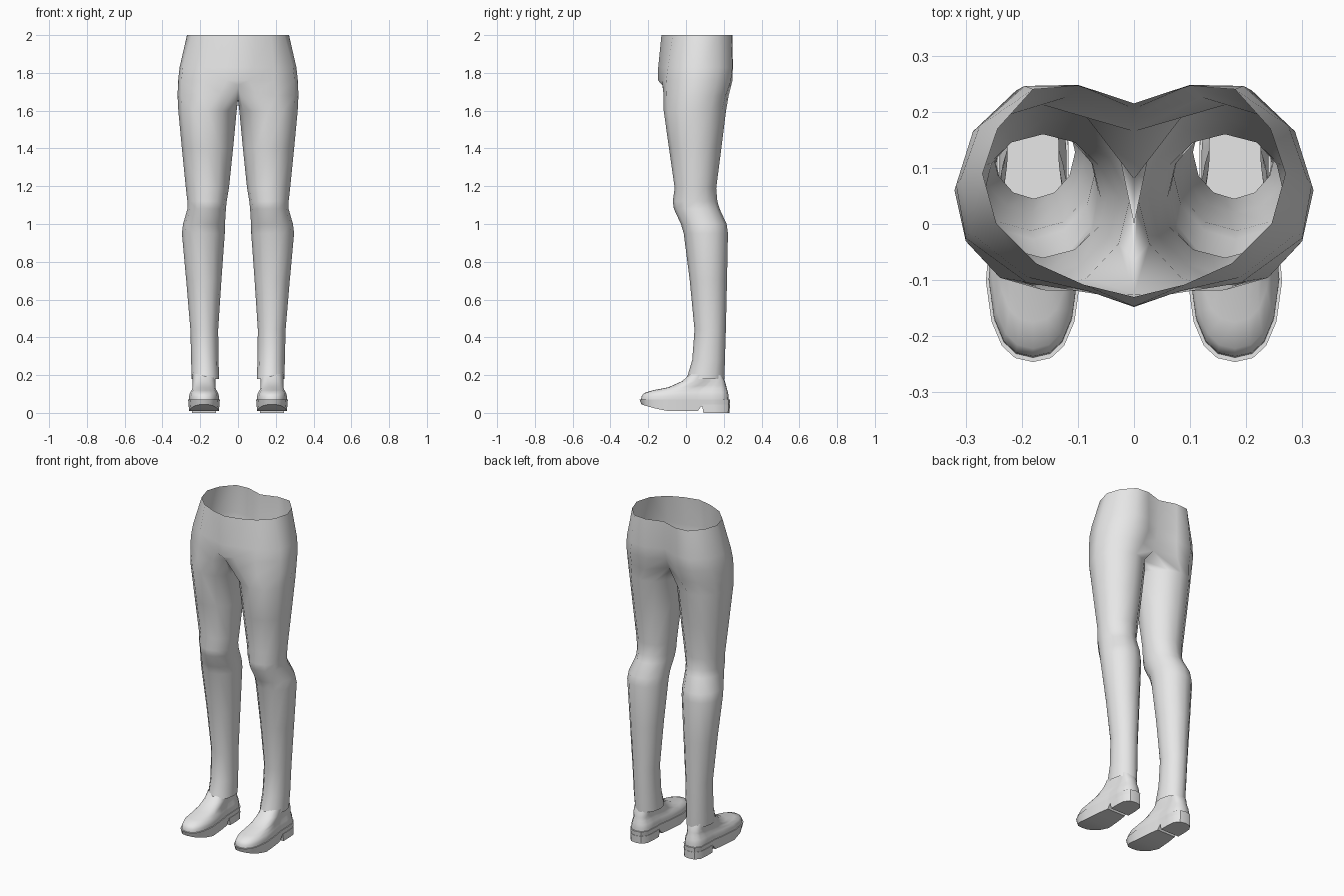
import bpy, bmesh, math

if "Cube" in bpy.data.objects:
    bpy.data.objects.remove(bpy.data.objects["Cube"])

grey = bpy.data.materials.new("plain grey")
grey.diffuse_color = (0.8, 0.8, 0.8, 1)
grey.use_nodes = True
grey.node_tree.nodes["Principled BSDF"].inputs["Base Color"].default_value = grey.diffuse_color


def finish(name, bm, angle=50):
    """Turn a right-hand half into a smooth mirrored object."""
    me = bpy.data.meshes.new(name)
    bm.to_mesh(me)
    bm.free()
    me.materials.append(grey)
    ob = bpy.data.objects.new(name, me)
    bpy.context.collection.objects.link(ob)
    bpy.ops.object.select_all(action='DESELECT')
    ob.select_set(True)
    bpy.context.view_layer.objects.active = ob
    bpy.ops.object.shade_smooth_by_angle(angle=math.radians(angle))
    mod = ob.modifiers.new("mirror", 'MIRROR')
    mod.merge_threshold = 0.0005
    return ob


def add_ring(bm, pts):
    return [bm.verts.new(p) for p in pts]


def bridge(bm, low, high, closed=True):
    n = min(len(low), len(high))
    for i in range(n if closed else n - 1):
        j = (i + 1) % n
        bm.faces.new((low[i], low[j], high[j], high[i]))


def across(bm, ring, up):
    """Close a left-right symmetric ring with strips."""
    n = len(ring)
    for i in range(n // 2):
        f = [ring[i], ring[i + 1], ring[(n - i - 1) % n], ring[(n - i) % n]]
        f = list(dict.fromkeys(f))
        if len(f) > 2:
            bm.faces.new(f if up else f[::-1])


# ---- trousers: leg tube, then open half rings for the hips ----
# height, inner x, outer x, front y, back y
LEG = [
    (0.18, 0.100, 0.246, 0.003, 0.203),
    (0.28, 0.103, 0.248, 0.033, 0.206),
    (0.44, 0.105, 0.252, 0.045, 0.211),
    (0.70, 0.088, 0.274, 0.020, 0.217),
    (0.95, 0.070, 0.297, -0.012, 0.222),
    (1.00, 0.069, 0.291, -0.027, 0.215),
    (1.08, 0.064, 0.268, -0.064, 0.178),
    (1.12, 0.060, 0.268, -0.070, 0.166),
    (1.19, 0.048, 0.276, -0.060, 0.160),
    (1.40, 0.026, 0.297, -0.090, 0.187),
    (1.60, 0.007, 0.316, -0.118, 0.212),
]
# front centre, round the outside to back centre, then the crotch seam
CROTCH = [
    (0, -.125, 1.735), (.09, -.12, 1.695), (.20, -.102, 1.68), (.30, -.03, 1.68),
    (.32, .06, 1.68), (.293, .145, 1.68), (.22, .21, 1.68), (.12, .226, 1.68),
    (0, .165, 1.70), (0, .08, 1.675), (0, 0, 1.66), (0, -.065, 1.675),
]
HIPS = [
    (1.76, [(0, -.148), (.06, -.126), (.19, -.105), (.30, -.025), (.317, .07),
            (.287, .165), (.21, .238), (.10, .246), (0, .19)]),
    (1.83, [(0, -.147), (.08, -.12), (.19, -.095), (.292, -.015), (.309, .08),
            (.275, .175), (.195, .246), (.10, .248), (0, .205)]),
    (2.00, [(0, -.13), (.09, -.108), (.175, -.07), (.245, 0), (.27, .09),
            (.243, .17), (.18, .24), (.10, .246), (0, .215)]),
]
bm = bmesh.new()
prev = None
for z, x0, x1, y0, y1 in LEG:
    pts = []
    for i in range(12):
        a = math.radians(30 * (i - 1))
        pts.append(((x0 + x1) / 2 + (x1 - x0) / 2 * math.sin(a),
                    (y0 + y1) / 2 - (y1 - y0) / 2 * math.cos(a), z))
    ring = add_ring(bm, pts)
    if prev:
        bridge(bm, prev, ring)
    prev = ring
ring = add_ring(bm, CROTCH)
bridge(bm, prev, ring)
prev = ring[:9]
for z, pts in HIPS:
    ring = add_ring(bm, [(x, y, z) for x, y in pts])
    bridge(bm, prev, ring, closed=False)
    prev = ring
finish("trousers", bm, 60)

# ---- shoes ----
FOOT_X = 0.18
# position along the foot (toe to heel), half width
OUTLINE = [(0, 0), (.015, .38), (.06, .66), (.15, .88), (.3, 1), (.5, .9),
           (.64, .78), (.68, .76), (.8, .75), (.92, .7), (.985, .42), (1, 0)]


def foot_ring(bm, outline, y0, y1, w, zfun):
    right = [(FOOT_X + w * b, y0 + (y1 - y0) * t, zfun(t)) for t, b in outline]
    left = [(2 * FOOT_X - x, y, z) for x, y, z in right[-2:0:-1]]
    return add_ring(bm, right + left)


def slope(a, b):
    return lambda t: a + (b - a) * t


def sole_bottom(t):
    if t > 0.66:
        return 0.035
    return 0.01 + 0.035 * max(0, 1 - t / 0.3) ** 1.3


# upper: open at the ankle
UPPER = [  # toe y, heel y, half width, toe z, heel z
    (-.238, .226, .079, .070, .072),
    (-.236, .225, .079, .088, .090),
    (-.222, .222, .074, .105, .110),
    (-.175, .216, .064, .120, .130),
    (-.095, .211, .060, .135, .150),
    (-.020, .206, .060, .168, .168),
    (.020, .192, .060, .205, .200),
]
bm = bmesh.new()
prev = None
for y0, y1, w, za, zb in UPPER:
    ring = foot_ring(bm, OUTLINE, y0, y1, w, slope(za, zb))
    if prev:
        bridge(bm, prev, ring)
    prev = ring
finish("shoe_upper", bm)

# sole with a raised arch
bm = bmesh.new()
low = foot_ring(bm, OUTLINE, -.236, .230, .079, sole_bottom)
high = foot_ring(bm, OUTLINE, -.246, .234, .084, slope(.070, .072))
bridge(bm, low, high)
across(bm, low, False)
across(bm, high, True)
finish("shoe_sole", bm, 35)

# heel block with a straight front
HEEL = [(0, 0), (0, .76), (.4, .76), (.75, .7), (.95, .42), (1, 0)]
bm = bmesh.new()
low = foot_ring(bm, HEEL, .092, .230, .082, lambda t: 0.0)
high = foot_ring(bm, HEEL, .085, .233, .083, lambda t: 0.045)
bridge(bm, low, high)
across(bm, low, False)
across(bm, high, True)
finish("shoe_heel", bm, 35)
